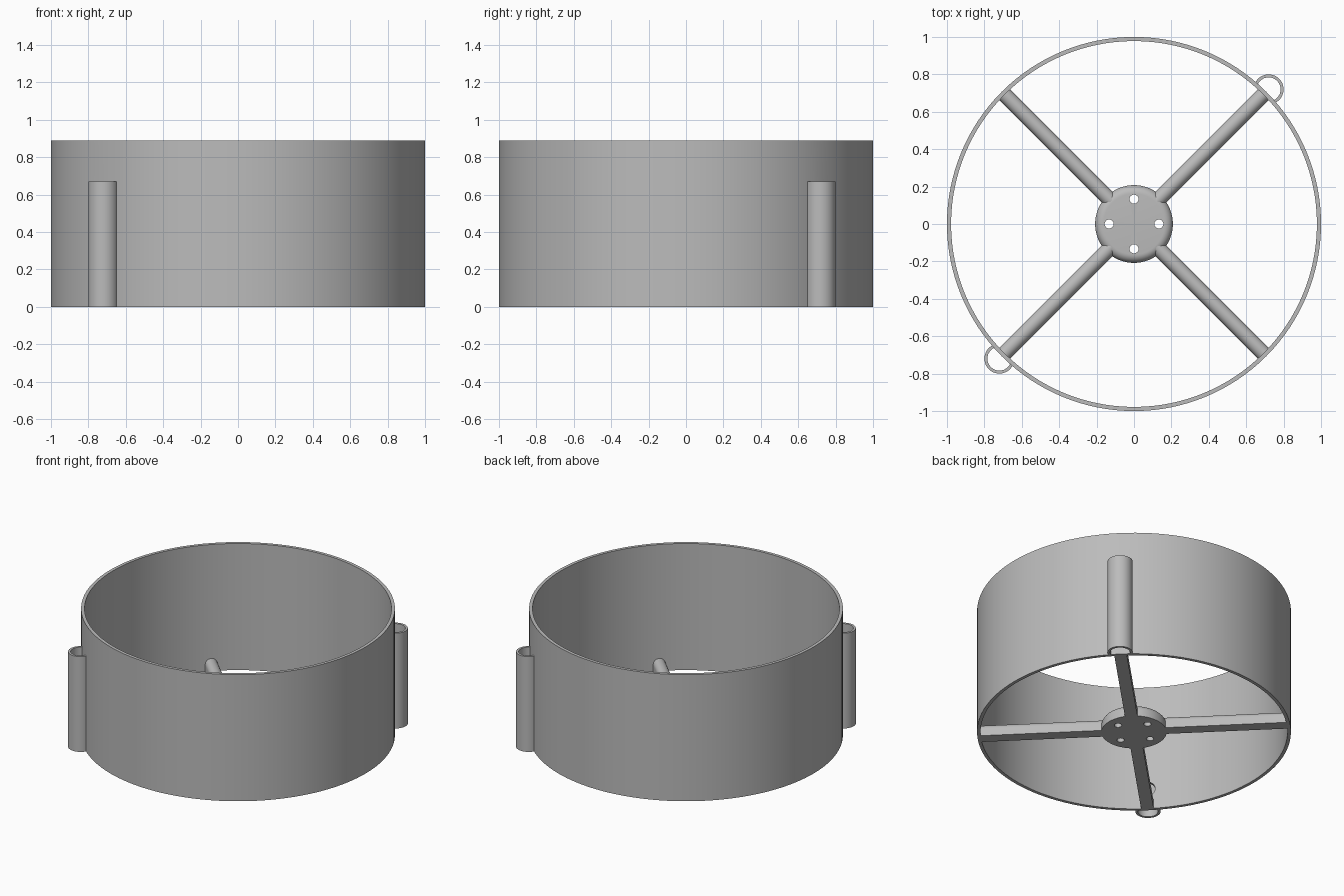
import bpy
import bmesh
from math import pi, sin, cos, radians, sqrt
from mathutils import Matrix, Vector

cube = bpy.data.objects.get("Cube")
if cube:
    bpy.data.objects.remove(cube, do_unlink=True)

grey = bpy.data.materials.new("plain_grey")
grey.use_nodes = True
colour = (0.5, 0.5, 0.5, 1)
grey.diffuse_color = colour
grey.node_tree.nodes["Principled BSDF"].inputs["Base Color"].default_value = colour


def make(name, bm):
    bmesh.ops.recalc_face_normals(bm, faces=bm.faces)
    mesh = bpy.data.meshes.new(name)
    bm.to_mesh(mesh)
    bm.free()
    mesh.materials.append(grey)
    obj = bpy.data.objects.new(name, mesh)
    bpy.context.collection.objects.link(obj)
    return obj


def lathe(name, profile, sides, centre=(0, 0), closed=True):
    """Spin an (r, z) profile about a vertical axis."""
    bm = bmesh.new()
    verts = [bm.verts.new((r, 0, z)) for r, z in profile]
    edges = [bm.edges.new(pair) for pair in zip(verts, verts[1:])]
    if closed:
        edges.append(bm.edges.new((verts[-1], verts[0])))
    bmesh.ops.spin(bm, geom=verts + edges, axis=(0, 0, 1), cent=(0, 0, 0),
                   angle=2 * pi, steps=sides)
    bmesh.ops.remove_doubles(bm, verts=bm.verts, dist=1e-5)
    bmesh.ops.translate(bm, verts=bm.verts, vec=(*centre, 0))
    return make(name, bm)


def pipe(name, outer, inner, height, sides, centre=(0, 0)):
    return lathe(name, [(inner, 0), (outer, 0), (outer, height), (inner, height)],
                 sides, centre)


def rod(name, radius, length, matrix, sides=32):
    bm = bmesh.new()
    bmesh.ops.create_cone(bm, cap_ends=True, segments=sides, radius1=radius,
                          radius2=radius, depth=length, matrix=matrix)
    return make(name, bm)


def cut(obj, cutter):
    mod = obj.modifiers.new("cut", "BOOLEAN")
    mod.operation = "DIFFERENCE"
    mod.solver = "EXACT"
    mod.object = cutter
    bpy.context.view_layer.objects.active = obj
    bpy.ops.object.modifier_apply(modifier=mod.name)
    bpy.data.objects.remove(cutter, do_unlink=True)


parts = []

# Outer wall
HEIGHT, INNER = 0.89, 0.978
wall = pipe("outer_wall", 1, INNER, HEIGHT, 128)
parts.append(wall)

# Side tubes on one diagonal, trimmed at the wall, each with a port into the drum
for side, angle in (("back_left", 45), ("front_right", 225)):
    direction = Vector((cos(radians(angle)), sin(radians(angle)), 0))
    tube = pipe("tube_" + side, 0.08, 0.064, 0.67, 48, direction.xy * 1.018)
    cut(tube, rod("trim", 0.99, 3, Matrix.Identity(4), 128))
    turn = Matrix.Rotation(radians(angle), 4, "Z") @ Matrix.Rotation(pi / 2, 4, "Y")
    cut(wall, rod("port", 0.05, 0.12, Matrix.Translation(direction * 0.96 + Vector((0, 0, 0.145))) @ turn))
    parts.append(tube)

# Hub with a rounded upper edge and four screw holes
TOP, RADIUS, FILLET = 0.09, 0.208, 0.045
arc = [(RADIUS - FILLET + FILLET * cos(a), TOP - FILLET + FILLET * sin(a))
       for a in (i * pi / 16 for i in range(9))]
hub = lathe("hub", [(0, 0), (RADIUS, 0)] + arc + [(0, TOP)], 64, closed=False)
for i in range(4):
    spot = Vector((cos(i * pi / 2), sin(i * pi / 2), 0)) * 0.133
    cut(hub, rod("screw_hole", 0.024, 1, Matrix.Translation(spot)))
parts.append(hub)

# Spokes: flat underneath, half-round on top
HALF, CROWN = 0.04, 0.089
section = [(HALF, 0)] + [(HALF * cos(a), CROWN - HALF + HALF * sin(a))
                         for a in (i * pi / 16 for i in range(17))] + [(-HALF, 0)]
for i, side in enumerate(("back_left", "back_right", "front_right", "front_left")):
    bm = bmesh.new()
    face = bm.faces.new([bm.verts.new((0.1, y, z)) for y, z in section])
    new = bmesh.ops.extrude_face_region(bm, geom=[face], use_keep_orig=True)["geom"]
    moved = [v for v in new if isinstance(v, bmesh.types.BMVert)]
    bmesh.ops.translate(bm, verts=moved, vec=(0.885, 0, 0))
    bmesh.ops.rotate(bm, verts=bm.verts, matrix=Matrix.Rotation(pi / 4 + i * pi / 2, 3, "Z"))
    parts.append(make("spoke_" + side, bm))

# Smooth shading with sharp edges kept
bpy.ops.object.select_all(action="DESELECT")
for obj in parts:
    obj.select_set(True)
bpy.context.view_layer.objects.active = wall
bpy.ops.object.shade_smooth_by_angle(angle=radians(30))
